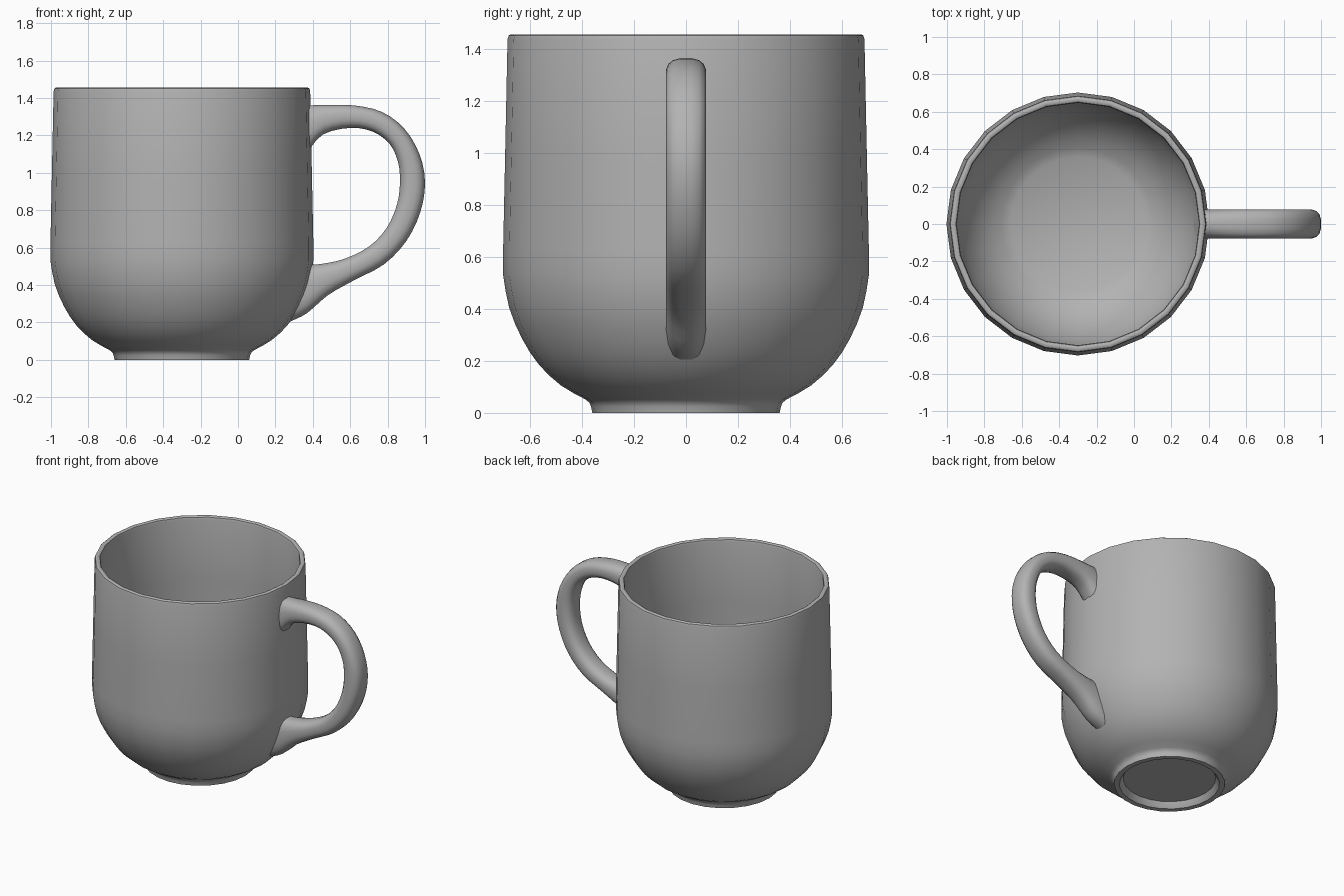
import bpy, bmesh, math
from mathutils import Vector

cube = bpy.data.objects.get("Cube")
if cube:
    bpy.data.objects.remove(cube, do_unlink=True)

CUP_X = -0.30
SIDES = 24

glaze = bpy.data.materials.new("grey glaze")
glaze.use_nodes = True
grey = (0.45, 0.45, 0.45, 1)
glaze.diffuse_color = grey
glaze.node_tree.nodes["Principled BSDF"].inputs["Base Color"].default_value = grey


def skin(name, rings, closed_rings=True):
    """Join equal rings of points into a tube and cap both ends."""
    bm = bmesh.new()
    loops = [[bm.verts.new(p) for p in ring] for ring in rings]
    n = len(loops[0])
    for a, b in zip(loops, loops[1:]):
        for i in range(n):
            j = (i + 1) % n
            bm.faces.new((a[i], a[j], b[j], b[i]))
    bm.faces.new(loops[0][::-1])
    bm.faces.new(loops[-1])
    bmesh.ops.recalc_face_normals(bm, faces=bm.faces)
    mesh = bpy.data.meshes.new(name)
    bm.to_mesh(mesh)
    bm.free()
    mesh.materials.append(glaze)
    obj = bpy.data.objects.new(name, mesh)
    bpy.context.collection.objects.link(obj)
    bpy.ops.object.select_all(action="DESELECT")
    obj.select_set(True)
    bpy.context.view_layer.objects.active = obj
    bpy.ops.object.shade_smooth_by_angle(angle=math.radians(40))
    return obj


def circle(r, z):
    turn = [2 * math.pi * i / SIDES for i in range(SIDES)]
    return [(CUP_X + r * math.cos(a), r * math.sin(a), z) for a in turn]


def spline(points, steps=3):
    """Smooth path through the points."""
    pts = [Vector(p) for p in points]
    pts = [2 * pts[0] - pts[1]] + pts + [2 * pts[-1] - pts[-2]]
    path = []
    for a, b, c, d in zip(pts, pts[1:], pts[2:], pts[3:]):
        for k in range(steps):
            t = k / steps
            path.append(0.5 * (2 * b + (c - a) * t + (2 * a - 5 * b + 4 * c - d) * t**2
                               + (3 * b - a - 3 * c + d) * t**3))
    return path + [pts[-2]]


# Cup: recessed base, foot ring, bowl, wall, rounded rim, inside wall and floor
foot = [(0.30, 0.04), (0.315, 0.012), (0.325, 0), (0.36, 0), (0.365, 0.025), (0.372, 0.04)]
bowl = spline([(0.387, 0.052), (0.48, 0.105), (0.565, 0.185), (0.63, 0.285),
               (0.68, 0.405), (0.703, 0.53)], 2)
wall = [(0.703, 0.62), (0.695, 1.0), (0.686, 1.435)]
rim = [(0.682, 1.45), (0.674, 1.455), (0.66, 1.455), (0.652, 1.45), (0.648, 1.435)]
inside = [(0.657, 1.0), (0.665, 0.60)] + spline(
    [(0.664, 0.53), (0.642, 0.415), (0.595, 0.305), (0.535, 0.215), (0.455, 0.14), (0.36, 0.085)], 2)
skin("cup", [circle(r, z) for r, z in foot + bowl + wall + rim + inside])

# Handle: outer and inner edge of each section as (x, z, x, z), flared at the wall
sections = spline([
    (0.37, 1.36, 0.37, 1.11), (0.47, 1.362, 0.455, 1.205), (0.62, 1.36, 0.60, 1.24),
    (0.77, 1.325, 0.72, 1.22), (0.89, 1.235, 0.81, 1.155), (0.97, 1.10, 0.855, 1.06),
    (1.0, 0.95, 0.866, 0.95), (0.975, 0.79, 0.85, 0.83), (0.90, 0.635, 0.795, 0.705),
    (0.78, 0.51, 0.70, 0.605), (0.62, 0.425, 0.57, 0.54), (0.48, 0.345, 0.45, 0.513),
    (0.37, 0.25, 0.38, 0.508), (0.28, 0.205, 0.355, 0.50)], 3)
rings = []
for x0, z0, x1, z1 in sections:
    ring = []
    for i in range(16):
        a = 2 * math.pi * (i + 0.5) / 16
        # rounded-square cross-section
        u = math.copysign(abs(math.cos(a)) ** 0.75, math.cos(a)) / 0.985
        v = math.copysign(abs(math.sin(a)) ** 0.75, math.sin(a)) / 0.985
        ring.append(((x0 + x1) / 2 + u * (x0 - x1) / 2, 0.077 * v, (z0 + z1) / 2 + u * (z0 - z1) / 2))
    rings.append(ring)
skin("handle", rings)
